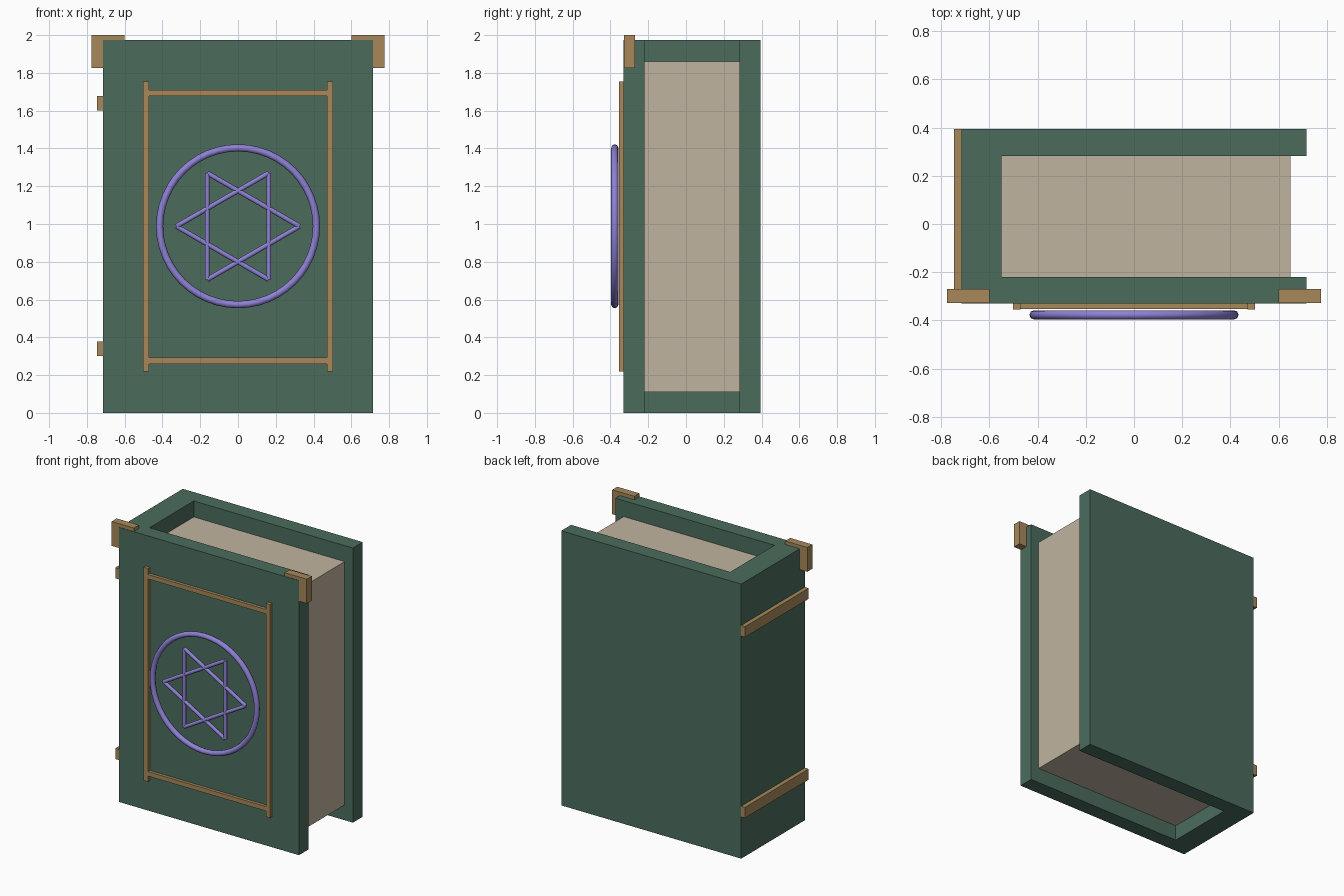
import bpy, bmesh, math
from mathutils import Vector

if "Cube" in bpy.data.objects:
    bpy.data.objects.remove(bpy.data.objects["Cube"], do_unlink=True)


def material(name, rgb):
    m = bpy.data.materials.new(name)
    m.use_nodes = True
    m.diffuse_color = (*rgb, 1)
    m.node_tree.nodes["Principled BSDF"].inputs["Base Color"].default_value = (*rgb, 1)
    return m


GREEN = material("green leather", (0.07, 0.15, 0.108))
PAPER = material("aged paper", (0.53, 0.455, 0.35))
BRASS = material("dull brass", (0.39, 0.25, 0.105))
VIOLET = material("violet metal", (0.27, 0.22, 0.66))


def finish(bm, name, mat):
    bmesh.ops.recalc_face_normals(bm, faces=bm.faces)
    mesh = bpy.data.meshes.new(name)
    bm.to_mesh(mesh)
    bm.free()
    mesh.materials.append(mat)
    ob = bpy.data.objects.new(name, mesh)
    bpy.context.collection.objects.link(ob)
    return ob


def extrude(name, outline, place, direction, mat):
    """Extrude a flat outline; place maps its 2D points into space."""
    bm = bmesh.new()
    face = bm.faces.new([bm.verts.new(place(a, b)) for a, b in outline])
    new = bmesh.ops.extrude_face_region(bm, geom=[face])["geom"]
    bmesh.ops.translate(bm, vec=direction,
                        verts=[v for v in new if isinstance(v, bmesh.types.BMVert)])
    return finish(bm, name, mat)


def box(name, x, y, z, mat):
    return extrude(name, [(x[0], y[0]), (x[1], y[0]), (x[1], y[1]), (x[0], y[1])],
                   lambda a, b: (a, b, z[0]), (0, 0, z[1] - z[0]), mat)


# Cover: one U-shaped binding (boards plus spine)
W, FRONT, BACK, TOP = 0.716, -0.33, 0.395, 1.975
SPINE, IN_F, IN_B = -0.55, -0.22, 0.283
extrude("cover", [(-W, FRONT), (W, FRONT), (W, IN_F), (SPINE, IN_F),
                  (SPINE, IN_B), (W, IN_B), (W, BACK), (-W, BACK)],
        lambda a, b: (a, b, 0), (0, 0, TOP), GREEN)

# Page block
box("pages", (SPINE, 0.65), (IN_F, IN_B), (0.11, 1.86), PAPER)

# Raised bands across the spine
for label, z in (("lower", 0.3), ("upper", 1.6)):
    box(label + "_spine_band", (-0.746, -W), (FRONT + 0.002, BACK), (z, z + 0.077), BRASS)

# L-shaped corner caps on the front board
for label, s in (("right", -1), ("left", 1)):
    ell = [(0.6, 2), (0.776, 2), (0.776, 1.825), (0.71, 1.825), (0.71, 1.94), (0.6, 1.94)]
    extrude(label + "_corner_cap", [(s * a, b) for a, b in ell],
            lambda a, b: (a, -0.327, b), (0, 0.057, 0), BRASS)

# Brass frame on the front board
for label, s in (("right", -1), ("left", 1)):
    xs = sorted((s * 0.47, s * 0.503))
    box(label + "_frame_bar", xs, (-0.354, FRONT), (0.22, 1.755), BRASS)
for label, z in (("lower", 0.26), ("upper", 1.678)):
    box(label + "_frame_bar", (-0.47, 0.47), (-0.352, FRONT), (z, z + 0.032), BRASS)

# Emblem ring
CENTRE = Vector((0, -0.377, 0.988))
bpy.ops.mesh.primitive_torus_add(location=CENTRE, rotation=(math.pi / 2, 0, 0),
                                 major_radius=0.415, minor_radius=0.019,
                                 major_segments=48, minor_segments=8)
ring = bpy.context.object
ring.name = "emblem_ring"
ring.data.materials.append(VIOLET)
bpy.ops.object.shade_smooth_by_angle(angle=math.radians(50))


# Emblem star: two triangles of thin rods
def star_point(step):
    a = math.radians(60 * step)
    return CENTRE + 0.326 * Vector((math.cos(a), 0, math.sin(a)))


for i in range(6):
    p, q = star_point(i), star_point(i + 2)
    bpy.ops.mesh.primitive_cylinder_add(vertices=8, radius=0.013, depth=(q - p).length,
                                        location=(p + q) / 2)
    rod = bpy.context.object
    rod.name = "star_rod_%d" % (i + 1)
    rod.rotation_euler = (q - p).to_track_quat("Z", "Y").to_euler()
    rod.data.materials.append(VIOLET)
    bpy.ops.object.shade_smooth_by_angle(angle=math.radians(50))
